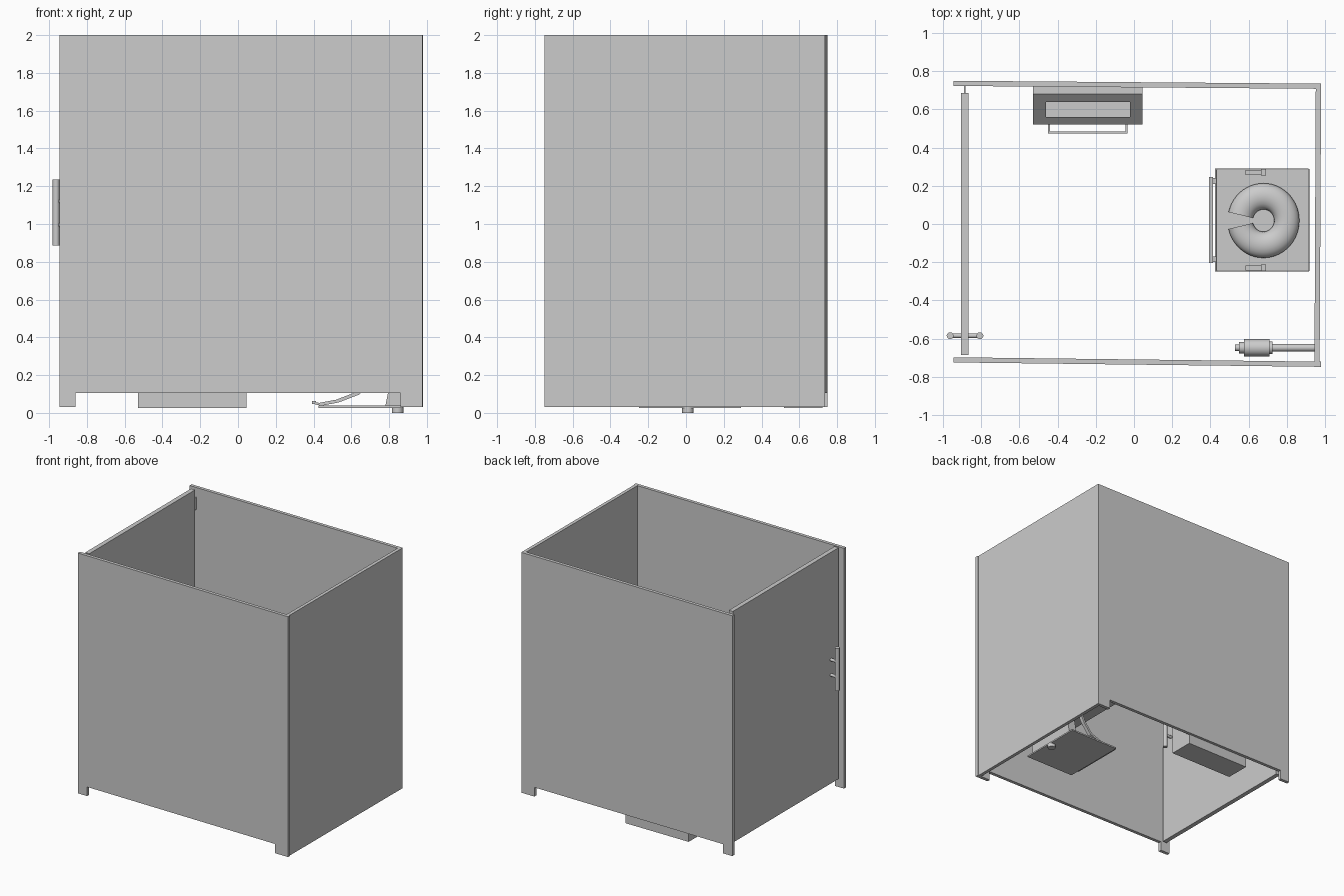
import bpy, bmesh, math
from mathutils import Vector

if "Cube" in bpy.data.objects:
    bpy.data.objects.remove(bpy.data.objects["Cube"])


def prism(name, pts, vec):
    """Extrude a planar 3D outline along a vector."""
    bm = bmesh.new()
    f = bm.faces.new([bm.verts.new(p) for p in pts])
    ext = bmesh.ops.extrude_face_region(bm, geom=[f])
    bmesh.ops.translate(bm, vec=Vector(vec),
                        verts=[g for g in ext["geom"] if isinstance(g, bmesh.types.BMVert)])
    bmesh.ops.recalc_face_normals(bm, faces=bm.faces)
    me = bpy.data.meshes.new(name)
    bm.to_mesh(me)
    bm.free()
    ob = bpy.data.objects.new(name, me)
    bpy.context.collection.objects.link(ob)
    return ob


def box(name, x, y, z):
    return prism(name, [(x[0], y[0], z[0]), (x[1], y[0], z[0]),
                        (x[1], y[1], z[0]), (x[0], y[1], z[0])], (0, 0, z[1] - z[0]))


def rod(name, a, b, r, sides=20):
    a, b = Vector(a), Vector(b)
    d = b - a
    bpy.ops.mesh.primitive_cylinder_add(vertices=sides, radius=r, depth=d.length, location=(a + b) / 2)
    ob = bpy.context.object
    ob.name = name
    ob.rotation_euler = d.to_track_quat('Z', 'Y').to_euler()
    bpy.ops.object.shade_smooth_by_angle(angle=math.radians(40))
    return ob


def bevel(ob, w):
    m = ob.modifiers.new("bevel", 'BEVEL')
    m.width, m.segments = w, 2


# Long walls, slightly out of square, with a foot at each end
outline = [(-.945, .03), (-.86, .03), (-.86, .105), (.86, .105), (.86, .03),
           (.978, .03), (.978, 2), (-.945, 2)]
for name, y0, y1, t in (("front_wall", -.725, -.748, .027), ("back_wall", .75, .735, -.027)):
    prism(name, [(x, y0 + (y1 - y0) * (x + .945) / 1.923, z) for x, z in outline], (0, t, 0))

# End wall and door
prism("end_wall", [(.945, -.745, .03), (.972, -.745, .03), (.98, .733, .03), (.952, .733, .03)],
      (0, 0, 1.97))
box("door", (-.905, -.868), (-.685, .685), (.105, 2))
for z in (.25, 1.05, 1.87):
    box("door_hinge", (-.889, -.883), (.68, .73), (z - .05, z + .05))

# Door handles on both faces
for x in (-.963, -.807):
    rod("handle_bar", (x, -.585, .885), (x, -.585, 1.235), .018)
for z in (.995, 1.12):
    rod("handle_link", (-.963, -.585, z), (-.807, -.585, z), .012)

# Wall cabinet with sloping top, slot and front rail
cab = prism("cabinet", [(-.53, .52, .025), (-.53, .722, .025), (-.53, .722, .85),
                        (-.53, .68, .85), (-.53, .52, .7)], (.575, 0, 0))
cut = box("slot_cutter", (-.46, -.02), (.56, .64), (.6, 1))
cut.hide_render = True
cut.hide_viewport = True
m = cab.modifiers.new("slot", 'BOOLEAN')
m.operation, m.object, m.solver = 'DIFFERENCE', cut, 'EXACT'
box("cabinet_rail", (-.45, -.035), (.474, .484), (.58, .6))
for x in (-.445, -.04):
    box("rail_bracket", (x - .005, x + .005), (.48, .525), (.58, .6))

# Seat: floor plate, sloping back support and top
box("seat_floor_plate", (.425, .87), (-.25, .29), (.026, .038))
prism("seat_back_support", [(.78, -.2, .036), (.86, -.2, .036), (.90, -.2, .43), (.86, -.2, .43)],
      (0, .44, 0))
bevel(box("seat_top", (.43, .92), (-.25, .29), (.42, .47)), .008)

# Curved arms sweeping down to a front bar
curve = [(.395, .06), (.43, .053), (.52, .07), (.63, .112), (.70, .2), (.75, .31), (.78, .43)]
low = [(x + .012, z - .015) for x, z in reversed(curve)]
for y in (-.2, .21):
    prism("seat_arm", [(x, y, z) for x, z in curve + low], (0, .03, 0))
box("foot_bar", (.393, .413), (-.205, .245), (.048, .064))

# Open ring cushion
bm = bmesh.new()
n, k, gap = 48, 20, math.radians(13)
rings = []
for i in range(n + 1):
    a = math.pi + gap + (2 * math.pi - 2 * gap) * i / n
    ring = []
    for j in range(k):
        b = 2 * math.pi * j / k
        r = .122 + .066 * math.cos(b)
        ring.append(bm.verts.new((.678 + r * math.cos(a), .018 + 1.04 * r * math.sin(a),
                                  .49 + .05 * math.sin(b))))
    rings.append(ring)
for p, q in zip(rings, rings[1:]):
    for j in range(k):
        bm.faces.new((p[j], p[(j + 1) % k], q[(j + 1) % k], q[j]))
bm.faces.new(rings[0])
bm.faces.new(rings[-1])
bmesh.ops.recalc_face_normals(bm, faces=bm.faces)
me = bpy.data.meshes.new("ring_cushion")
bm.to_mesh(me)
bm.free()
ring = bpy.data.objects.new("ring_cushion", me)
bpy.context.collection.objects.link(ring)
bpy.context.view_layer.objects.active = ring
bpy.ops.object.select_all(action='DESELECT')
ring.select_set(True)
bpy.ops.object.shade_smooth_by_angle(angle=math.radians(40))

# Side clips and drain
for y in (-.23, .27):
    box("side_clip", (.585, .67), (y - .013, y + .013), (.46, .485))
    box("clip_catch", (.665, .69), (y - .017, y + .017), (.46, .495))
rod("drain", (.845, .01, 0), (.845, .01, .03), .03)

# Wall-mounted fitting near the front corner
fitting = [(.955, .72, .02), (.725, .7, .033), (.71, .575, .045), (.58, .55, .03), (.555, .53, .017)]
for x1, x0, r in fitting:
    rod("wall_fitting", (x1, -.648, .8), (x0, -.648, .8), r)
